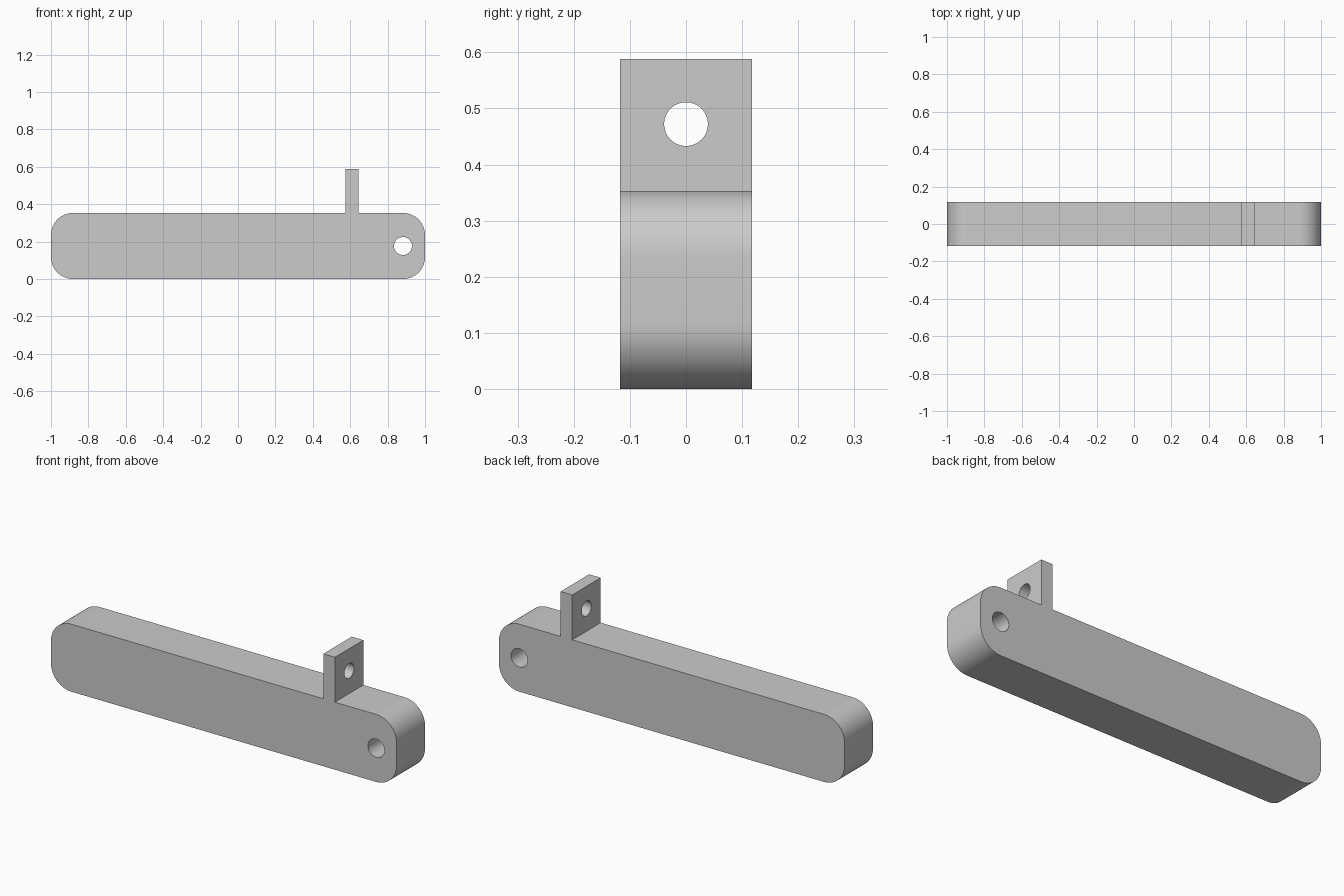
import bpy
import bmesh
from math import pi, sin, cos, radians
from mathutils import Matrix, Vector

if "Cube" in bpy.data.objects:
    bpy.data.objects.remove(bpy.data.objects["Cube"])

HALF_LENGTH, HEIGHT, DEPTH, CORNER = 1.0, 0.353, 0.235, 0.118
TAB_LEFT, TAB_RIGHT, TAB_TOP = 0.576, 0.643, 0.588

grey = bpy.data.materials.new("plain_grey")
grey.use_nodes = True
colour = (0.6, 0.6, 0.6, 1)
grey.diffuse_color = colour
grey.node_tree.nodes["Principled BSDF"].inputs["Base Color"].default_value = colour


def make_object(name, bm):
    bmesh.ops.recalc_face_normals(bm, faces=bm.faces)
    mesh = bpy.data.meshes.new(name)
    bm.to_mesh(mesh)
    bm.free()
    mesh.materials.append(grey)
    obj = bpy.data.objects.new(name, mesh)
    bpy.context.collection.objects.link(obj)
    return obj


def corner_arc(cx, cz, start, steps=16):
    """Quarter circle, counter-clockwise from the start angle."""
    angles = [start + pi / 2 * i / steps for i in range(steps + 1)]
    return [(cx + CORNER * cos(a), cz + CORNER * sin(a)) for a in angles]


def drill(target, name, location, radius, axis):
    """Cut a round through-hole along the given axis."""
    bm = bmesh.new()
    turn = Vector((0, 0, 1)).rotation_difference(Vector(axis)).to_matrix().to_4x4()
    bmesh.ops.create_cone(bm, cap_ends=True, segments=48, radius1=radius,
                          radius2=radius, depth=0.4,
                          matrix=Matrix.Translation(location) @ turn)
    cutter = make_object(name, bm)
    cutter.hide_render = True
    cut = target.modifiers.new(name, 'BOOLEAN')
    cut.operation = 'DIFFERENCE'
    cut.solver = 'EXACT'
    cut.object = cutter
    bpy.context.view_layer.objects.active = target
    bpy.ops.object.modifier_apply(modifier=cut.name)
    bpy.data.objects.remove(cutter)


# Rounded bar with an upright tab, drawn as one side profile
inner = HALF_LENGTH - CORNER
upper = HEIGHT - CORNER
profile = (corner_arc(inner, CORNER, -pi / 2)
           + corner_arc(inner, upper, 0)
           + [(TAB_RIGHT, HEIGHT), (TAB_RIGHT, TAB_TOP),
              (TAB_LEFT, TAB_TOP), (TAB_LEFT, HEIGHT)]
           + corner_arc(-inner, upper, pi / 2)
           + corner_arc(-inner, CORNER, pi))

bm = bmesh.new()
face = bm.faces.new([bm.verts.new((x, -DEPTH / 2, z)) for x, z in profile])
side = bmesh.ops.extrude_face_region(bm, geom=[face], use_keep_orig=True)
moved = [v for v in side["geom"] if isinstance(v, bmesh.types.BMVert)]
bmesh.ops.translate(bm, verts=moved, vec=(0, DEPTH, 0))
arm = make_object("arm_with_tab", bm)

# Pivot hole through the bar, and a hole through the tab
drill(arm, "pivot_hole", (inner, 0, HEIGHT / 2), 0.048, (0, 1, 0))
drill(arm, "tab_hole", ((TAB_LEFT + TAB_RIGHT) / 2, 0, 0.472), 0.039, (1, 0, 0))

# Smooth rounded ends and bores, keep the other edges crisp
bpy.ops.object.select_all(action='DESELECT')
arm.select_set(True)
bpy.context.view_layer.objects.active = arm
bpy.ops.object.shade_smooth_by_angle(angle=radians(30))
